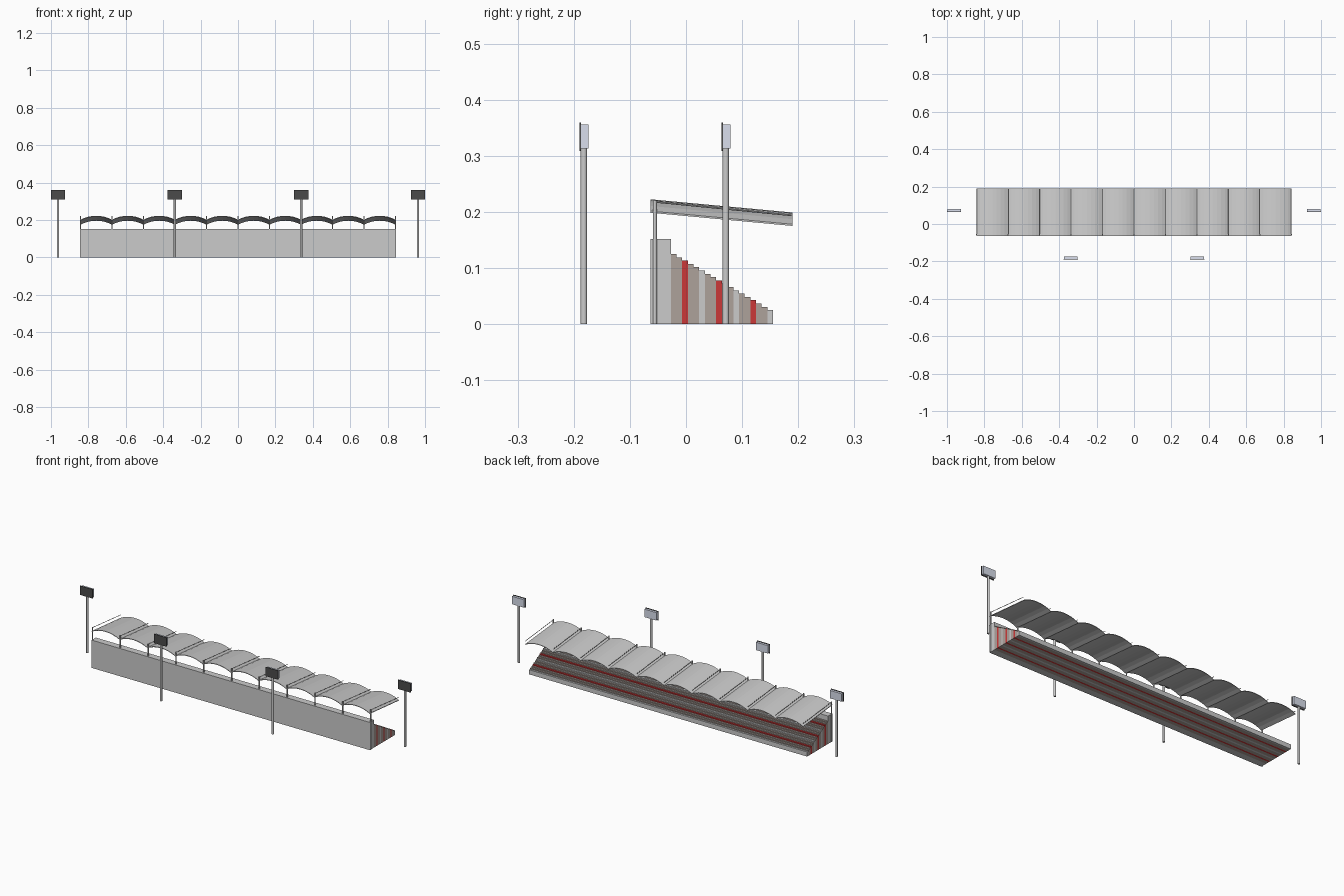
import bpy, bmesh, math
from mathutils import Vector

if "Cube" in bpy.data.objects:
    bpy.data.objects.remove(bpy.data.objects["Cube"])


def material(name, rgb):
    m = bpy.data.materials.new(name)
    m.diffuse_color = (*rgb, 1)
    m.use_nodes = True
    m.node_tree.nodes["Principled BSDF"].inputs["Base Color"].default_value = m.diffuse_color
    return m


red = material("red_paint", (0.6, 0.04, 0.04))
warm = material("warm_concrete", (0.42, 0.36, 0.33))
dark = material("dark_housing", (0.07, 0.07, 0.07))
pale = material("lamp_glass", (0.7, 0.74, 0.85))


def finish(name, bm, mat=None):
    bmesh.ops.recalc_face_normals(bm, faces=bm.faces)
    me = bpy.data.meshes.new(name)
    bm.to_mesh(me)
    bm.free()
    ob = bpy.data.objects.new(name, me)
    bpy.context.collection.objects.link(ob)
    if mat:
        me.materials.append(mat)
    return ob


def box(name, lo, hi, mat=None):
    bm = bmesh.new()
    bmesh.ops.create_cube(bm, size=1)
    for v in bm.verts:
        v.co = Vector([(a + b) / 2 + c * (b - a) for a, b, c in zip(lo, hi, v.co)])
    return finish(name, bm, mat)


def rod(name, a, b, r, sides=12):
    a, b = Vector(a), Vector(b)
    bm = bmesh.new()
    bmesh.ops.create_cone(bm, cap_ends=True, segments=sides,
                          radius1=r, radius2=r, depth=(b - a).length)
    ob = finish(name, bm)
    ob.location = (a + b) / 2
    ob.rotation_euler = (b - a).to_track_quat('Z', 'Y').to_euler()
    for p in ob.data.polygons:
        p.use_smooth = len(p.vertices) == 4
    return ob


HALF, BAYS = 0.842, 10
BAY = 2 * HALF / BAYS

# back wall and stepped seating rows
box("back_wall", (-HALF, -0.063, 0), (HALF, -0.027, 0.152))
ROWS, Y0, Y1 = 18, -0.027, 0.155
dy = (Y1 - Y0) / ROWS
for i in range(ROWS):
    mat = red if i % 6 == 2 else None if i % 6 == 5 else warm
    y = Y0 + i * dy
    box(f"seat_row_{i}", (-HALF, y, 0), (HALF, y + dy, 0.125 - 0.1 * i / (ROWS - 1)), mat)

# vaulted roof bays, sloping down away from the wall
SEG, RISE, THICK = 8, 0.021, 0.003
chord = BAY / 2
R = (chord ** 2 + RISE ** 2) / (2 * RISE)
ang = math.asin(chord / R)
for b in range(BAYS):
    cx = -HALF + (b + 0.5) * BAY
    bm = bmesh.new()
    rings = []
    for y, base in ((-0.063, 0.1985), (0.19, 0.175)):
        ring = []
        for s in range(SEG + 1):
            t = -ang + 2 * ang * s / SEG
            ring.append((cx + R * math.sin(t), y, base + R * math.cos(t) - R + RISE))
        ring += [(x, yy, z + THICK) for x, yy, z in reversed(ring)]
        rings.append([bm.verts.new(p) for p in ring])
    n = len(rings[0])
    for k in range(n):
        j = (k + 1) % n
        bm.faces.new((rings[0][k], rings[0][j], rings[1][j], rings[1][k]))
    for ring in rings:
        for s in range(SEG):
            bm.faces.new((ring[s], ring[s + 1], ring[n - 2 - s], ring[n - 1 - s]))
    finish(f"roof_vault_{b}", bm)

# roof posts and tie rods in the valleys
for k in range(BAYS + 1):
    x = -HALF + k * BAY
    rod(f"roof_post_{k}", (x, -0.0555, 0), (x, -0.0555, 0.22), 0.0035)
    rod(f"tie_rod_{k}", (x, -0.0555, 0.218), (x, 0.188, 0.194), 0.0015, 6)

# floodlight masts
for k, (x, y) in enumerate(((-0.962, 0.071), (0.962, 0.071), (-0.338, -0.182), (0.338, -0.182))):
    rod(f"mast_{k}", (x, y, 0), (x, y, 0.315), 0.006)
    box(f"lamp_back_{k}", (x - 0.038, y - 0.008, 0.309), (x + 0.038, y - 0.005, 0.359), dark)
    box(f"lamp_box_{k}", (x - 0.036, y - 0.005, 0.313), (x + 0.036, y + 0.008, 0.356), pale)
